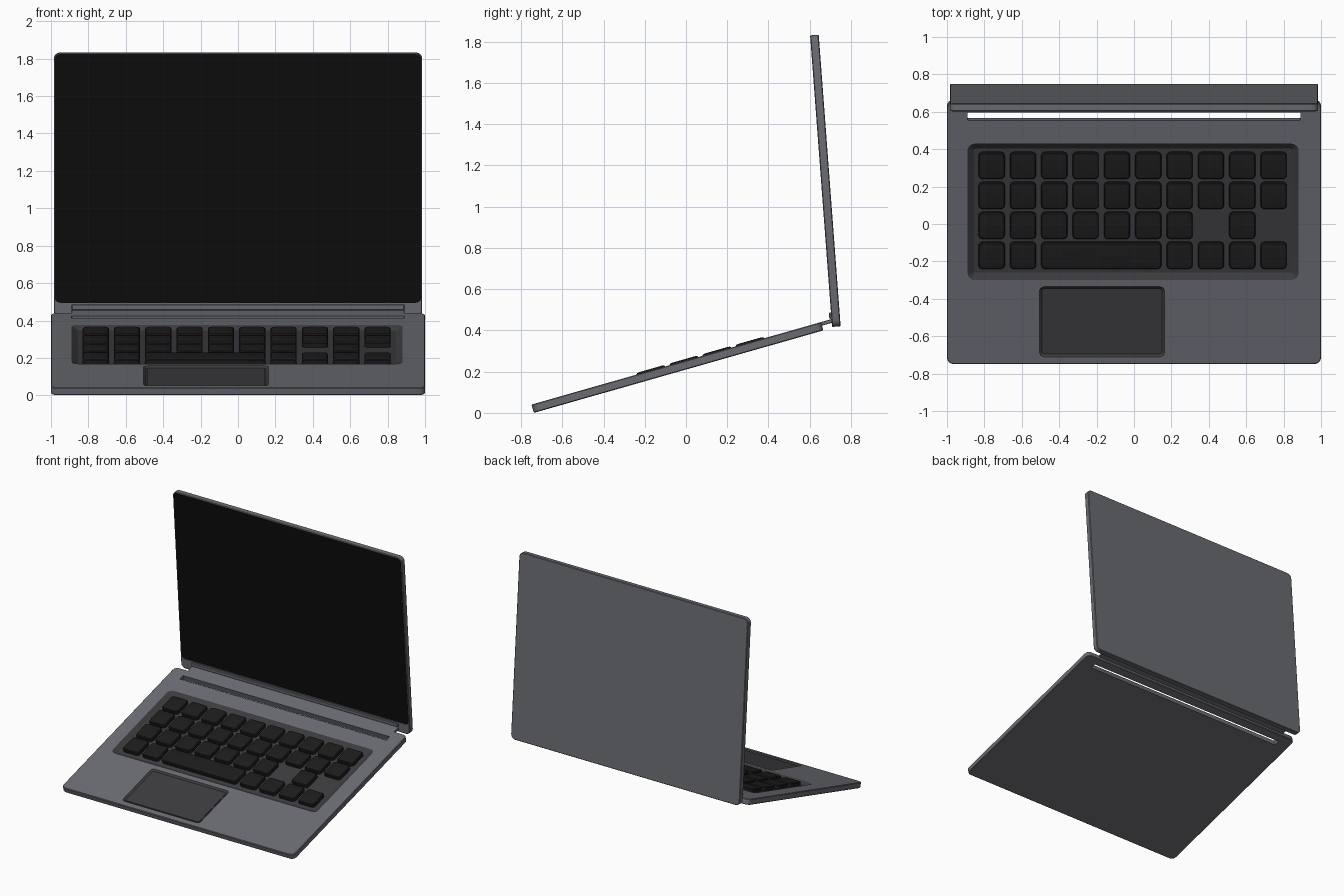
import bpy, bmesh
from math import sin, cos, pi, radians
from mathutils import Matrix

if "Cube" in bpy.data.objects:
    bpy.data.objects.remove(bpy.data.objects["Cube"])

T, L = 0.042, 1.46                      # deck thickness and length
TILT, LEAN = radians(15.9), radians(4.3)
DECK = Matrix.Translation((0, -0.036, L / 2 * sin(TILT))) @ Matrix.Rotation(TILT, 4, 'X')
LID = Matrix.Translation((0, 0.75, 0.42)) @ Matrix.Rotation(pi / 2 + LEAN, 4, 'X')


def material(name, r, g, b):
    m = bpy.data.materials.new(name)
    m.diffuse_color = (r, g, b, 1)
    m.use_nodes = True
    m.node_tree.nodes["Principled BSDF"].inputs["Base Color"].default_value = m.diffuse_color
    return m


METAL = material("metal", 0.145, 0.15, 0.168)
DARK = material("dark_grey", 0.045, 0.045, 0.05)
KEY = material("key_black", 0.012, 0.012, 0.012)
GLASS = material("screen_black", 0.004, 0.004, 0.004)


def slab(name, x0, x1, y0, y1, r, layers, mat):
    """Rounded rectangle stacked through (height, inset) layers."""
    bm = bmesh.new()
    rings = []
    for z, ins in layers:
        rad = max(r - ins, 0.003)
        ring = []
        for k, (sx, sy) in enumerate(((1, 1), (-1, 1), (-1, -1), (1, -1))):
            cx = (x1 - ins - rad) if sx > 0 else (x0 + ins + rad)
            cy = (y1 - ins - rad) if sy > 0 else (y0 + ins + rad)
            for i in range(5):
                a = k * pi / 2 + i * pi / 8
                ring.append(bm.verts.new((cx + rad * cos(a), cy + rad * sin(a), z)))
        rings.append(ring)
    for a, b in zip(rings, rings[1:]):
        for i in range(len(a)):
            j = (i + 1) % len(a)
            bm.faces.new((a[i], a[j], b[j], b[i]))
    bm.faces.new(rings[0][::-1])
    bm.faces.new(rings[-1])
    bmesh.ops.recalc_face_normals(bm, faces=bm.faces)
    me = bpy.data.meshes.new(name)
    bm.to_mesh(me)
    bm.free()
    me.materials.append(mat)
    ob = bpy.data.objects.new(name, me)
    bpy.context.collection.objects.link(ob)
    return ob


def cut(ob, cutter):
    mod = ob.modifiers.new("cut", 'BOOLEAN')
    mod.operation, mod.solver, mod.object = 'DIFFERENCE', 'EXACT', cutter
    bpy.context.view_layer.objects.active = ob
    bpy.ops.object.modifier_apply(modifier=mod.name)
    bpy.data.objects.remove(cutter)


def edged(h, e=0.004, z=0.0):
    return [(z, e), (z + e, 0), (z + h - e, 0), (z + h, e)]


# Deck with keyboard well, touchpad well and hinge slot
deck = slab("deck", -1, 1, -L / 2, L / 2, 0.035, edged(T), METAL)
KB = (-0.89, 0.88, -0.2625, 0.4965)
PAD = (-0.505, 0.163, -0.689, -0.299)
cut(deck, slab("well_cutter", *KB, 0.04, [(T - 0.022, 0.035), (T, 0), (T + 0.01, 0)], METAL))
cut(deck, slab("pad_cutter", *PAD, 0.025, [(T - 0.01, 0.014), (T, 0), (T + 0.01, 0)], METAL))
cut(deck, slab("slot_cutter", -0.89, 0.89, 0.626, 0.668, 0.004, [(-0.02, 0), (T + 0.02, 0)], METAL))
deck.data.materials.clear()
deck.data.materials.append(METAL)
deck.data.materials.append(DARK)
for p in deck.data.polygons:            # darken the wells
    c = p.center
    inside = any(b[0] <= c.x <= b[1] and b[2] <= c.y <= b[3] for b in (KB, PAD))
    p.material_index = int(inside and 0.01 < c.z < T - 0.001)
deck_parts = [deck]

# Touchpad plate
deck_parts.append(slab("touchpad", PAD[0] + 0.018, PAD[1] - 0.018, PAD[2] + 0.018, PAD[3] - 0.018,
                       0.012, [(T - 0.014, 0), (T - 0.007, 0)], DARK))


# Keys: each row lists (first column, last column)
def singles(*cols):
    return [(c, c) for c in cols]


ROWS = [singles(*range(10)), singles(*range(10)), singles(*range(7), 8),
        singles(0, 1) + [(2, 5)] + singles(6, 7, 8, 9)]
for row, keys in enumerate(ROWS):
    y = 0.372 - row * 0.1665
    for a, b in keys:
        xa, xb = -0.761 + a * 0.1675 - 0.07, -0.761 + b * 0.1675 + 0.07
        deck_parts.append(slab("space_bar" if a != b else f"key_{row}_{a}", xa, xb, y - 0.073, y + 0.073, 0.022,
                               [(T - 0.024, 0), (T, 0), (T + 0.006, 0.005), (T + 0.008, 0.014)], KEY))

# Hinge plate bridging the deck to the lid
deck_parts.append(slab("hinge_plate", -0.89, 0.89, 0.715, 0.785, 0.004, edged(0.018, 0.002, T - 0.018), METAL))

# Lid shell with recessed screen
H = 1.418
lid = slab("lid", -0.985, 0.985, 0, H, 0.035, edged(T), METAL)
cut(lid, slab("screen_cutter", -0.979, 0.979, 0.078, H - 0.007, 0.028,
              [(T - 0.008, 0), (T + 0.01, 0)], METAL))
screen = slab("screen", -0.979, 0.979, 0.078, H - 0.007, 0.028, [(T - 0.012, 0), (T - 0.004, 0)], GLASS)
# Hinge lip along the lower front of the lid
lip = slab("hinge_lip", -0.89, 0.89, 0.04, 0.07, 0.006, edged(0.018, 0.004, T - 0.008), METAL)

for ob in deck_parts:
    ob.matrix_world = DECK
for ob in (lid, screen, lip):
    ob.matrix_world = LID

bpy.ops.object.select_all(action='SELECT')
bpy.context.view_layer.objects.active = deck
bpy.ops.object.shade_smooth_by_angle(angle=radians(30))
